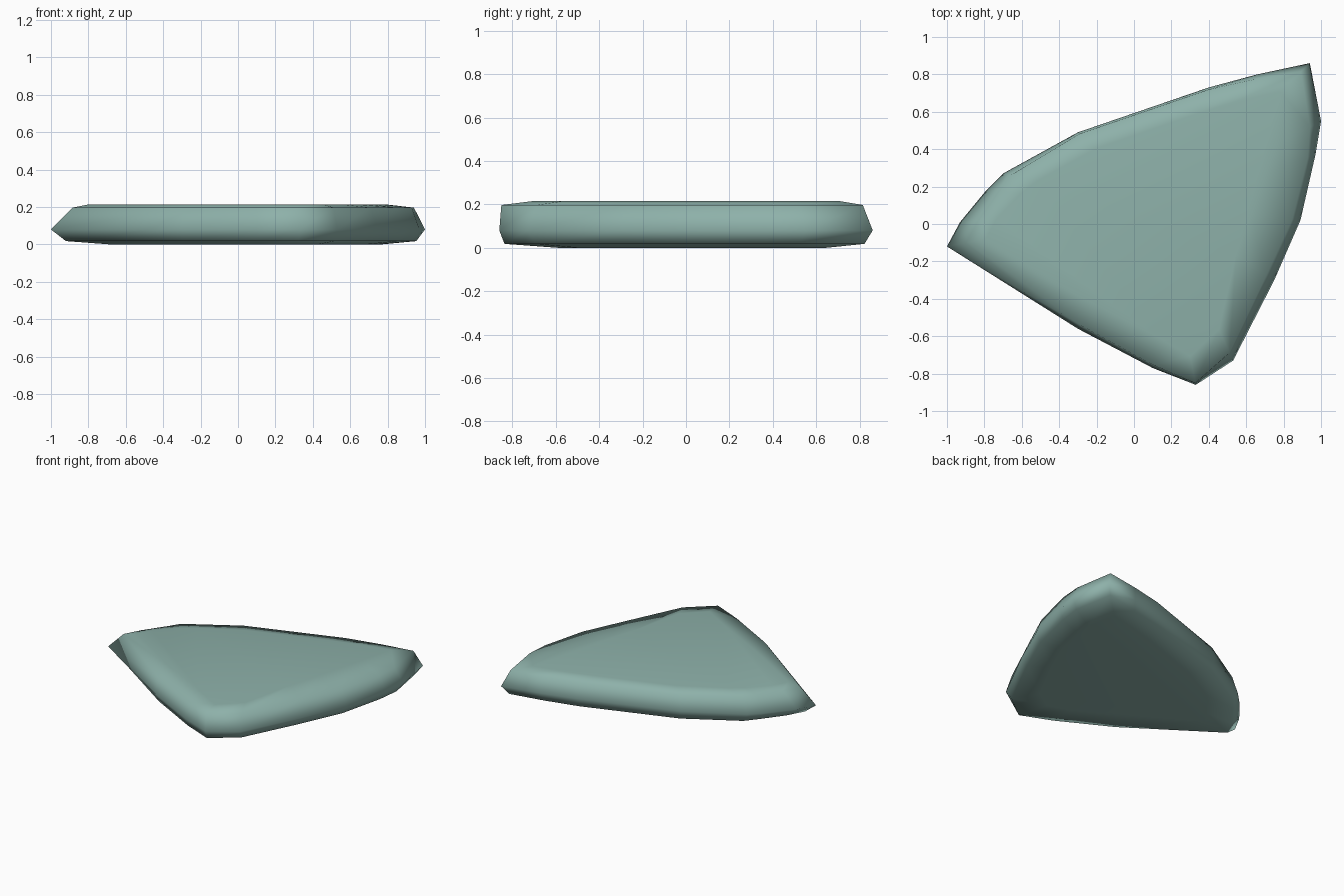
import bpy
import bmesh
from mathutils import Vector

if "Cube" in bpy.data.objects:
    bpy.data.objects.remove(bpy.data.objects["Cube"], do_unlink=True)

# Grey-green stone colour
stone = bpy.data.materials.new("grey_green_stone")
stone.use_nodes = True
colour = (0.27, 0.44, 0.40, 1)
stone.diffuse_color = colour
stone.node_tree.nodes["Principled BSDF"].inputs["Base Color"].default_value = colour

# Widest outline: x, y, inset of the upper shoulder, inset of the flat top
outline = [
    (-1, -.12, .10, .18), (-.3, -.56, .03, .2), (.1, -.77, .02, .2),
    (.33, -.86, .01, .16), (.53, -.73, .05, .2), (.75, -.3, .07, .34),
    (.89, .02, .06, .36), (.97, .37, .05, .32), (1, .55, .07, .28),
    (.94, .86, .06, .2), (.66, .8, .04, .2), (.4, .73, .02, .22),
    (-.3, .49, .02, .22), (-.7, .27, .05, .22), (-.79, .18, .08, .2),
    (-.93, .01, .10, .18),
]
centre = Vector((.15, .1, 0))

bm = bmesh.new()


def ring(z, inset):
    """Add one loop of the outline, drawn in towards the centre."""
    verts = []
    for row in outline:
        p = Vector(row[:2] + (0,)).lerp(centre, inset(row))
        p.z = z
        verts.append(bm.verts.new(p))
    return verts


# Underside, lower edge, widest edge, shoulder and flat top
rings = [
    ring(0, lambda r: .28),
    ring(.018, lambda r: .02 + r[2] * .5),
    ring(.08, lambda r: 0),
    ring(.197, lambda r: r[2]),
    ring(.215, lambda r: r[3]),
]
n = len(outline)
for low, high in zip(rings, rings[1:]):
    for i in range(n):
        j = (i + 1) % n
        bm.faces.new((low[i], low[j], high[j], high[i]))
bm.faces.new(rings[0][::-1])
bm.faces.new(rings[-1])
for face in bm.faces:
    face.smooth = True

mesh = bpy.data.meshes.new("flat_stone")
bm.to_mesh(mesh)
bm.free()
mesh.materials.append(stone)
flat_stone = bpy.data.objects.new("flat_stone", mesh)
bpy.context.collection.objects.link(flat_stone)
